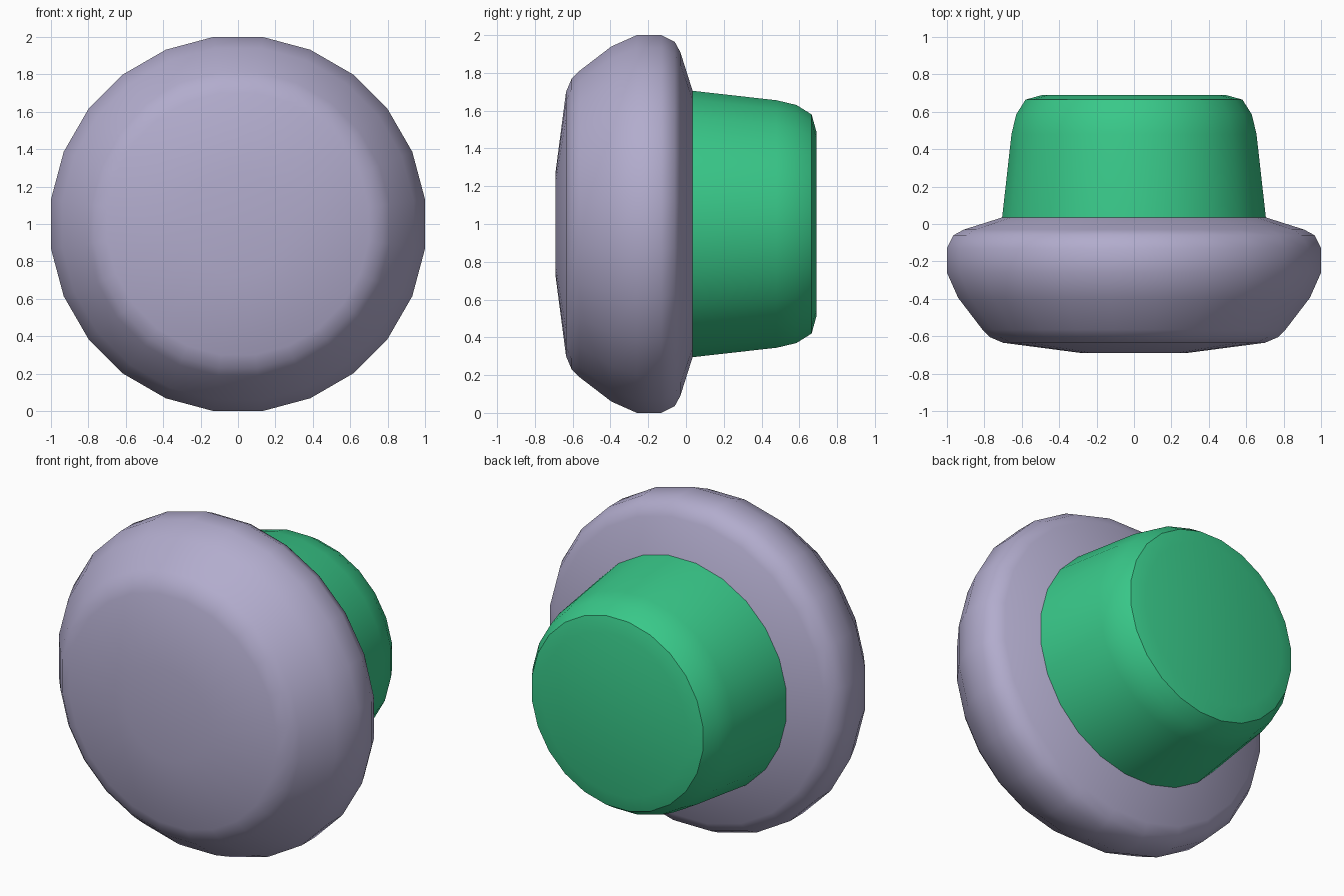
import bpy
import bmesh
import math

if "Cube" in bpy.data.objects:
    bpy.data.objects.remove(bpy.data.objects["Cube"], do_unlink=True)

SIDES = 24
CENTRE_Z = 1.0


def make_material(name, colour):
    mat = bpy.data.materials.new(name)
    mat.use_nodes = True
    mat.diffuse_color = colour
    bsdf = mat.node_tree.nodes["Principled BSDF"]
    bsdf.inputs["Base Color"].default_value = colour
    bsdf.inputs["Roughness"].default_value = 0.7
    return mat


def lathe(name, profile, mat, cap_front=False, cap_back=False):
    """Spin (radius, y) points about the y axis; radii are to the flat sides."""
    bm = bmesh.new()
    step = 2 * math.pi / SIDES
    grow = 1 / math.cos(step / 2)
    rings = []
    for r, y in profile:
        ring = []
        for j in range(SIDES):
            a = (j + 0.5) * step
            ring.append(bm.verts.new((r * grow * math.cos(a), y,
                                      CENTRE_Z + r * grow * math.sin(a))))
        rings.append(ring)
    for low, high in zip(rings, rings[1:]):
        for j in range(SIDES):
            k = (j + 1) % SIDES
            bm.faces.new((low[j], high[j], high[k], low[k]))
    if cap_front:
        bm.faces.new(rings[0])
    if cap_back:
        bm.faces.new(rings[-1][::-1])
    mesh = bpy.data.meshes.new(name)
    bm.to_mesh(mesh)
    bm.free()
    mesh.materials.append(mat)
    obj = bpy.data.objects.new(name, mesh)
    bpy.context.collection.objects.link(obj)
    bpy.ops.object.select_all(action='DESELECT')
    obj.select_set(True)
    bpy.context.view_layer.objects.active = obj
    bpy.ops.object.shade_smooth_by_angle(angle=math.radians(35))
    return obj


lilac = make_material("lilac grey", (0.445, 0.413, 0.610, 1))
green = make_material("green", (0.040, 0.578, 0.250, 1))

# Wide rounded cap with a slightly domed front
lathe("cap", [(0.28, -0.69), (0.70, -0.635), (0.77, -0.605), (0.81, -0.565),
              (0.94, -0.395), (1.0, -0.26), (1.0, -0.13), (0.965, -0.06),
              (0.91, -0.03), (0.705, 0.035)], lilac, cap_front=True)

# Tapered plug with a rounded back rim
lathe("plug", [(0.705, 0.035), (0.655, 0.48), (0.63, 0.585), (0.58, 0.665),
               (0.49, 0.69)], green, cap_back=True)
